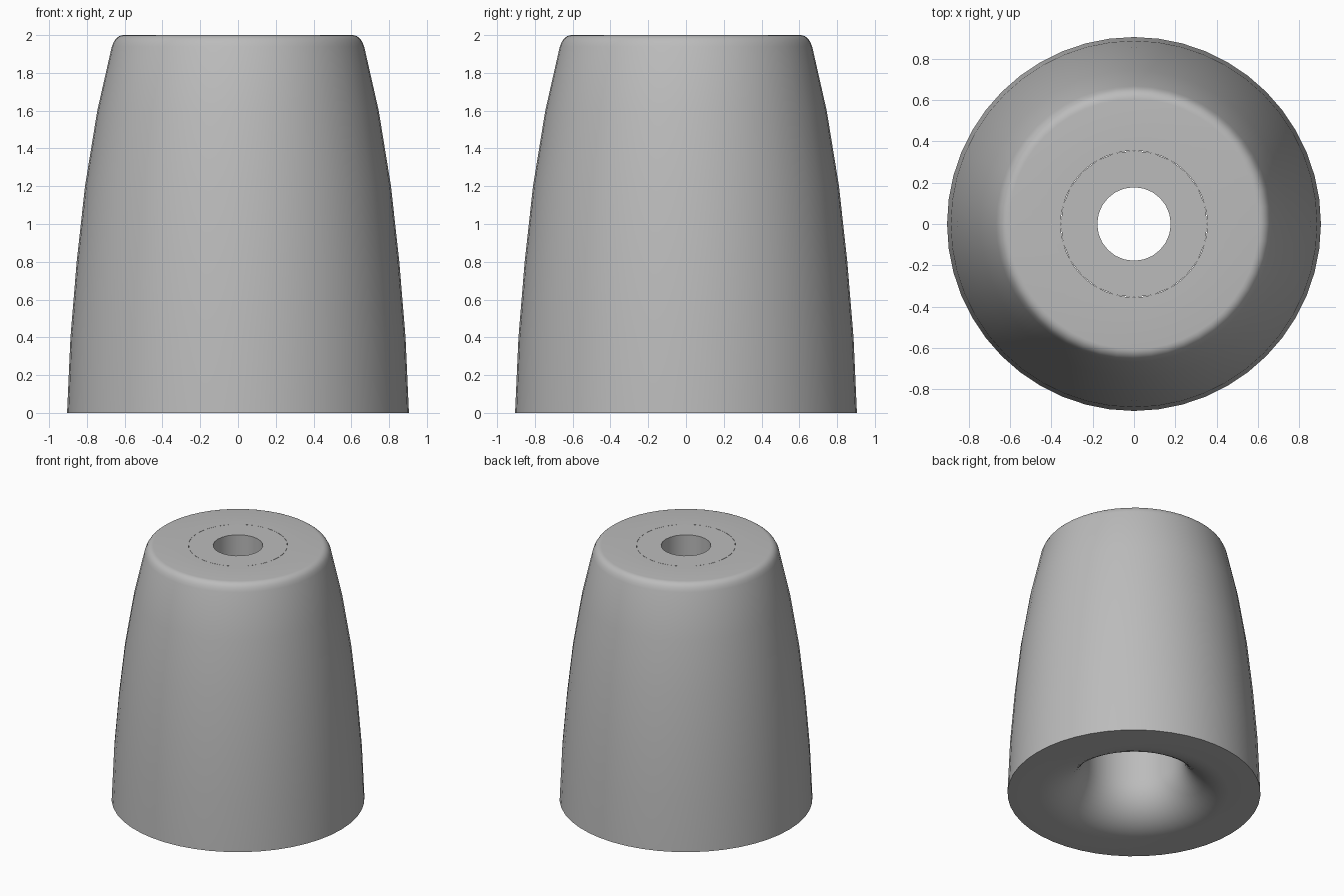
import bpy, bmesh, math

cube = bpy.data.objects.get("Cube")
if cube:
    bpy.data.objects.remove(cube, do_unlink=True)

grey = bpy.data.materials.new("grey rubber")
grey.use_nodes = True
color = (0.5, 0.5, 0.5, 1)
grey.diffuse_color = color
grey.node_tree.nodes["Principled BSDF"].inputs["Base Color"].default_value = color


def arc(cx, cz, rx, rz, start, end, steps):
    """Points of an elliptical arc, angles in degrees."""
    angles = [math.radians(start + (end - start) * i / steps) for i in range(steps + 1)]
    return [(cx + rx * math.cos(a), cz + rz * math.sin(a)) for a in angles]


def lathe(name, profile, sides):
    """Revolve a closed (radius, height) profile around z."""
    bm = bmesh.new()
    rings = []
    for i in range(sides):
        a = 2 * math.pi * i / sides
        rings.append([bm.verts.new((r * math.cos(a), r * math.sin(a), z)) for r, z in profile])
    count = len(profile)
    for i in range(sides):
        here, there = rings[i], rings[(i + 1) % sides]
        for j in range(count):
            k = (j + 1) % count
            bm.faces.new((here[j], there[j], there[k], here[k]))
    bmesh.ops.recalc_face_normals(bm, faces=bm.faces)
    mesh = bpy.data.meshes.new(name)
    bm.to_mesh(mesh)
    bm.free()
    mesh.materials.append(grey)
    obj = bpy.data.objects.new(name, mesh)
    bpy.context.collection.objects.link(obj)
    bpy.ops.object.select_all(action="DESELECT")
    obj.select_set(True)
    bpy.context.view_layer.objects.active = obj
    bpy.ops.object.shade_smooth_by_angle(angle=math.radians(35))
    return obj


# Bulging tapered body with rounded shoulder and a flared bore
BORE = 0.355
wall = [(0.905, 0), (0.887, 0.4), (0.854, 0.8), (0.81, 1.2), (0.745, 1.6), (0.668, 1.94)]
shoulder = arc(0.605, 1.93, 0.06, 0.07, 25, 90, 5)
flare = arc(0.68, 0.32, 0.68 - BORE, 0.32, 180, 270, 10)
lathe("bumper_body", wall + shoulder + [(BORE, 2)] + flare, 48)

# Bushing set flush in the top, with the screw hole
lathe("top_bushing", [(BORE, 1.5), (BORE, 2), (0.178, 2), (0.178, 1.5)], 24)
